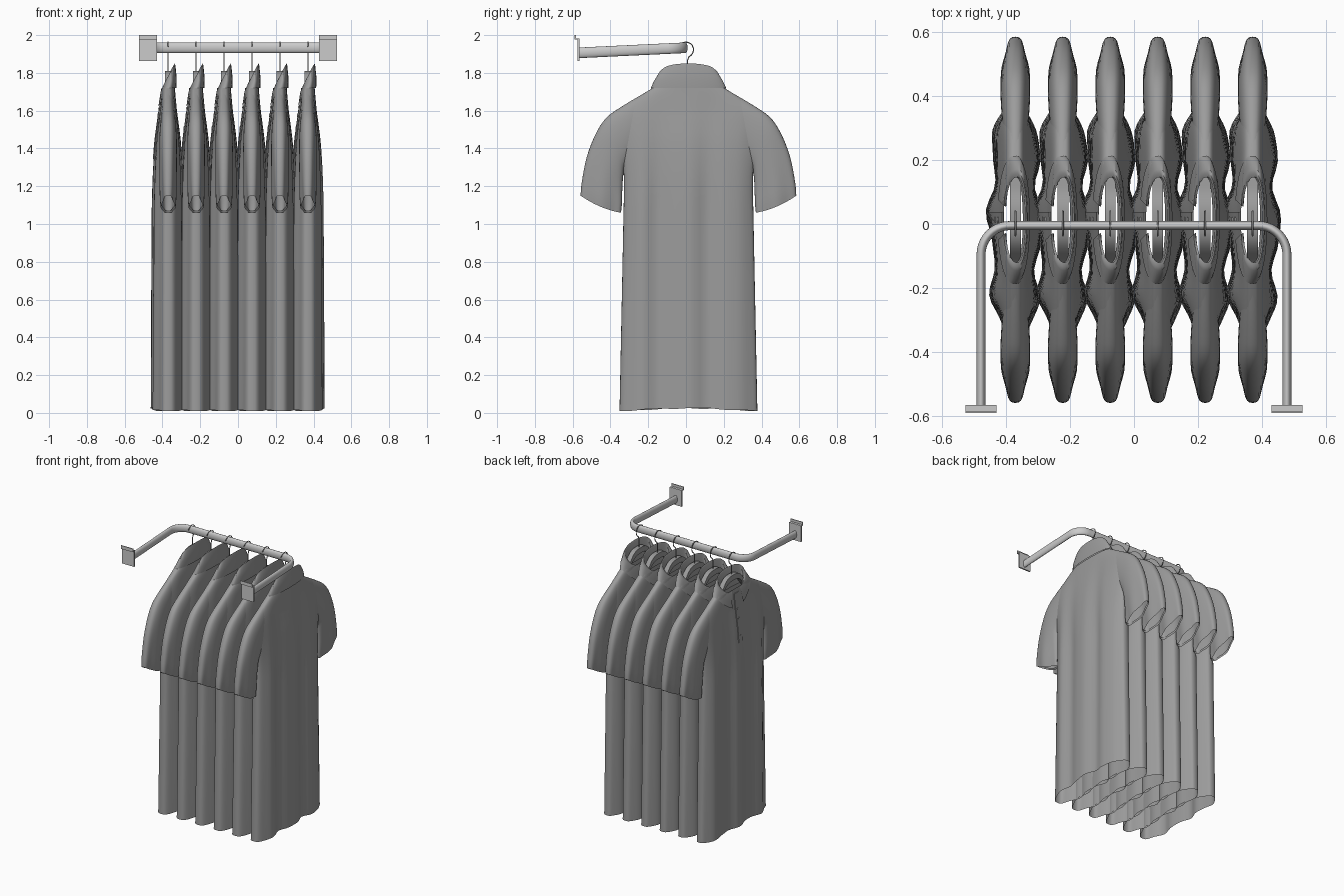
import bpy, math
from math import sin, cos, pi, radians

if "Cube" in bpy.data.objects:
    bpy.data.objects.remove(bpy.data.objects["Cube"])

YC = 0.013                                  # shirts hang slightly off the rail centre
SHIRT_X = [-0.37 + 0.148 * i for i in range(6)]


def material(name, v):
    m = bpy.data.materials.new(name)
    m.diffuse_color = (v, v, v, 1)
    m.use_nodes = True
    m.node_tree.nodes["Principled BSDF"].inputs["Base Color"].default_value = m.diffuse_color
    return m


CLOTH = material("dark_cloth", 0.33)


def loft(name, rings, closed=True, caps=False, angle=40):
    """Skin a list of equal-length point rings."""
    n = len(rings[0])
    verts = [p for r in rings for p in r]
    faces = []
    for i in range(len(rings) - 1):
        for j in range(n if closed else n - 1):
            k = (j + 1) % n
            faces.append((i * n + j, i * n + k, (i + 1) * n + k, (i + 1) * n + j))
    if caps:
        faces.append(tuple(range(n))[::-1])
        faces.append(tuple(range(len(verts) - n, len(verts))))
    me = bpy.data.meshes.new(name)
    me.from_pydata(verts, [], faces)
    ob = bpy.data.objects.new(name, me)
    bpy.context.collection.objects.link(ob)
    bpy.ops.object.select_all(action='DESELECT')
    ob.select_set(True)
    bpy.context.view_layer.objects.active = ob
    bpy.ops.object.shade_smooth_by_angle(angle=radians(angle))
    return ob


def box(name, loc, size):
    bpy.ops.mesh.primitive_cube_add(size=1, location=loc)
    ob = bpy.context.object
    ob.name = name
    ob.scale = size
    return ob


def spline(rows, steps):
    """Catmull-Rom through table rows."""
    out = []
    for i in range(len(rows) - 1):
        a, b, c, d = rows[max(i - 1, 0)], rows[i], rows[i + 1], rows[min(i + 2, len(rows) - 1)]
        for s in range(steps):
            t = s / steps
            out.append([0.5 * (2 * q + (r - p) * t + (2 * p - 5 * q + 4 * r - u) * t * t
                               + (3 * q - p - 3 * r + u) * t ** 3) for p, q, r, u in zip(a, b, c, d)])
    return out + [list(rows[-1])]


def spow(v, e):
    return math.copysign(abs(v) ** e, v)


# Wall rail: flat oval tube with two rounded corners
path = [(-0.477, -0.57, 0)]
path += [(-0.387 - 0.09 * cos(a), -0.095 + 0.09 * sin(a), a) for a in [i * pi / 20 for i in range(11)]]
path += [(-x, y, pi - a) for x, y, a in reversed(path)]
rail = []
for x, y, a in path:
    z = 1.906 + 0.027 * (y + 0.57) / 0.565
    rail.append([(x - cos(a) * 0.014 * cos(t), y + sin(a) * 0.014 * cos(t), z + 0.028 * sin(t))
                 for t in [k * pi / 10 for k in range(20)]])
loft("rail", rail, caps=True)

# Wall brackets with a hooked top lip
for side in (-1, 1):
    box("bracket_plate", (side * 0.477, -0.569, 1.922), (0.096, 0.01, 0.116))
    box("bracket_shelf", (side * 0.477, -0.577, 1.979), (0.096, 0.024, 0.006))
    box("bracket_lip", (side * 0.477, -0.586, 1.989), (0.096, 0.006, 0.022))

parts = []

# Shirt body: z, half width, half thickness
BODY = spline([(0.01, .365, .078), (0.5, .355, .076), (1.0, .345, .073), (1.25, .342, .071),
               (1.42, .36, .064), (1.53, .385, .053), (1.59, .375, .046), (1.65, .30, .041),
               (1.72, .19, .036)], 4)


def body_point(z, w, t, a):
    y, s = w * cos(a), sin(a)
    k = min(1, max(0, (1.7 - z) / 0.6)) * min(1, abs(s) * 1.5)
    fold = cos(2 * pi * y / 0.25 + (0.5 if s > 0 else -0.3)) + 0.3 * sin(y * 47)
    x = t * spow(s, 0.62) + 0.012 * k * fold * (1 if s > 0 else -1)
    if z < 0.1:
        z += 0.016 * abs(s) ** 3 + 0.004 * sin(y * 24) * s
    return (x, YC + y, z)


ring = [k * 2 * pi / 72 for k in range(72)]
parts.append(loft("shirt_body", [[body_point(*r, a) for a in ring] for r in BODY]))

# Sleeves: outer y,z, inner y,z, half thickness; the last row turns the cuff inwards
SLEEVE = spline([(.23, 1.695, .22, 1.47, .034), (.34, 1.63, .29, 1.38, .042), (.43, 1.567, .335, 1.31, .046),
                 (.487, 1.485, .345, 1.26, .046), (.537, 1.36, .35, 1.19, .044),
                 (.565, 1.22, .352, 1.11, .041), (.571, 1.15, .357, 1.06, .036)], 4)
SLEEVE.append([.56, 1.16, .363, 1.073, .03])
for side in (-1, 1):
    rings = []
    for oy, oz, iy, iz, t in SLEEVE:
        low = max(0, 1.5 - oz)
        rings.append([(t * spow(sin(a), 0.75 + low * 0.6) + low * 0.012 * sin(5 * a),
                       YC + side * ((oy + iy) / 2 + (oy - iy) / 2 * cos(a)),
                       (oz + iz) / 2 + (oz - iz) / 2 * cos(a) - 0.04 * low * sin(a) ** 2)
                      for a in [k * pi / 18 for k in range(36)]])
    parts.append(loft("sleeve", rings))

# Folded collar, open at the front (-x), high at the back (+x)
collar = []
for i in range(49):
    a = radians(-72 + 324 * i / 48)
    s, c = sin(a), cos(a)
    front = max(0, -s)
    top = 1.79 + (0.06 * spow(s, 0.6) if s > 0 else 0.085 * s)
    hem = 1.72 - 0.13 * front ** 2
    xs = 0.044 if s > 0 else 0.056
    sx, xo = spow(s, 0.8), 0.006 * (1 - front)
    fr = lambda h: hem + (top - hem) * h
    collar.append([
        (xs * sx, YC + 0.2 * c, hem),
        (0.9 * xs * sx + xo, YC + 0.185 * c, fr(0.4)),
        (0.75 * xs * sx + xo, YC + 0.158 * c, fr(0.9)),
        (0.68 * xs * sx + xo, YC + 0.145 * c, top),
        (0.56 * xs * sx + xo, YC + 0.133 * c, fr(0.93)),
        (0.53 * xs * sx, YC + 0.133 * c, min(1.70, top - 0.02))])
parts.append(loft("collar", collar, closed=False, angle=50))

# Button placket down the chest
strip = []
for z, w, t in [r for r in BODY if 1.3 < r[0] < 1.7]:
    row = [body_point(z, w, t, 1.5 * pi + d / w) for d in (-0.025, 0.025)]
    strip.append([(row[0][0] + 0.002, row[0][1], z), (row[0][0] - 0.004, row[0][1], z),
                  (row[1][0] - 0.004, row[1][1], z), (row[1][0] + 0.002, row[1][1], z)])
parts.append(loft("placket", strip, caps=True))
for i in (1, 5, 9):
    x, y, z = strip[min(i, len(strip) - 1)][1]
    bpy.ops.mesh.primitive_cylinder_add(vertices=12, radius=0.009, depth=0.005,
                                        location=(x - 0.002, YC, z), rotation=(0, pi / 2, 0))
    bpy.context.object.name = "button"
    parts.append(bpy.context.object)

# Hanger shoulders inside the shirt
half = [(0.0, 1.81), (0.05, 1.805), (0.09, 1.78), (0.14, 1.72), (0.2, 1.675), (0.28, 1.635), (0.37, 1.575)]
arch = spline([(-y, z) for y, z in reversed(half[1:])] + half, 3)
parts.append(loft("hanger", [[(x, YC + y, z + dz) for x, dz in
                              ((-.017, 0), (.017, 0), (.017, -.04), (-.017, -.04))]
                             for y, z in arch], caps=True))

# Hanger hook over the rail
pts = [(0.008, 1.79), (0.008, 1.865), (0.015, 1.885)]
pts += [(0.04 * cos(t), 1.923 + 0.04 * sin(t)) for t in [radians(-45 + 20 * k) for k in range(11)]]
cu = bpy.data.curves.new("hook", 'CURVE')
cu.dimensions = '3D'
cu.bevel_depth = 0.003
cu.bevel_resolution = 2
cu.use_fill_caps = True
sp = cu.splines.new('POLY')
sp.points.add(len(pts) - 1)
for p, (y, z) in zip(sp.points, pts):
    p.co = (0, y, z, 1)
hook = bpy.data.objects.new("hook", cu)
bpy.context.collection.objects.link(hook)
parts.append(hook)

# Repeat the hanging shirt along the rail
for ob in parts:
    ob.data.materials.append(CLOTH)
    base = ob.location.x
    for i, x in enumerate(SHIRT_X):
        inst = ob if i == 0 else ob.copy()
        if i:
            bpy.context.collection.objects.link(inst)
        inst.location.x = base + x
